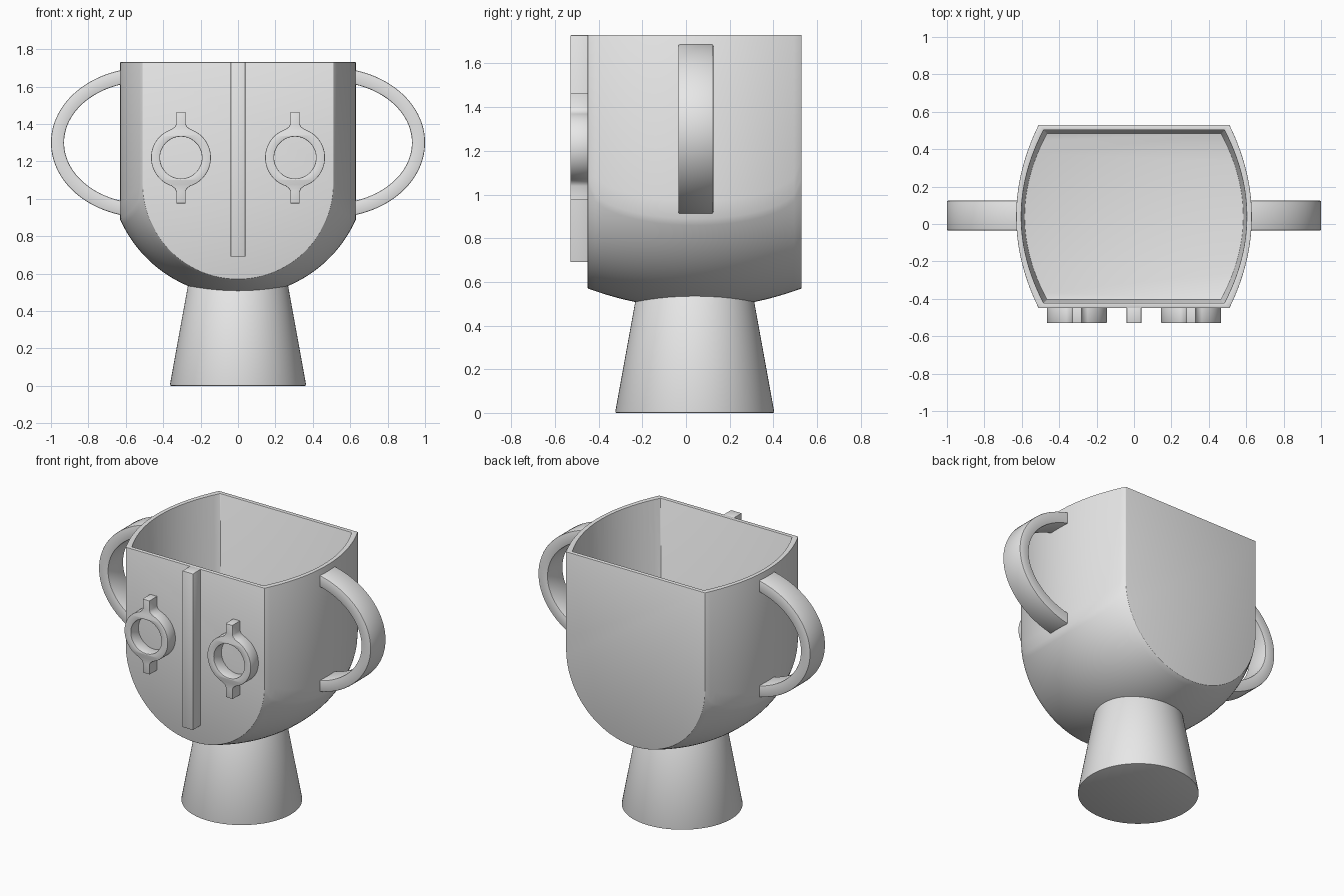
import bpy, bmesh, math
from math import sin, cos, asin, pi

cube = bpy.data.objects.get("Cube")
if cube:
    bpy.data.objects.remove(cube, do_unlink=True)

YC, FRONT, BACK, TOP = 0.04, -0.45, 0.53, 1.73   # body centre, faces and rim height
HALF = 0.49

clay = bpy.data.materials.new("plain grey")
clay.use_nodes = True
clay.diffuse_color = (0.8, 0.8, 0.8, 1)
clay.node_tree.nodes["Principled BSDF"].inputs["Base Color"].default_value = (0.8, 0.8, 0.8, 1)


def activate(ob):
    bpy.ops.object.select_all(action='DESELECT')
    ob.select_set(True)
    bpy.context.view_layer.objects.active = ob


def finish(bm, name):
    bmesh.ops.recalc_face_normals(bm, faces=bm.faces)
    me = bpy.data.meshes.new(name)
    bm.to_mesh(me)
    bm.free()
    me.materials.append(clay)
    ob = bpy.data.objects.new(name, me)
    bpy.context.collection.objects.link(ob)
    return ob


def modify(ob, kind, **settings):
    activate(ob)
    m = ob.modifiers.new(kind.lower(), kind)
    for k, v in settings.items():
        setattr(m, k, v)
    bpy.ops.object.modifier_apply(modifier=m.name)


def smooth(ob, angle=35):
    activate(ob)
    bpy.ops.object.shade_smooth_by_angle(angle=math.radians(angle))


def soften(ob, width):
    modify(ob, 'BEVEL', width=width, segments=2, limit_method='ANGLE',
           angle_limit=math.radians(45))
    smooth(ob)


def loft(rings, name):
    """Skin a row of closed rings and cap both ends."""
    bm = bmesh.new()
    rows = [[bm.verts.new(p) for p in r] for r in rings]
    n = len(rows[0])
    for a, b in zip(rows, rows[1:]):
        for i in range(n):
            j = (i + 1) % n
            bm.faces.new((a[i], a[j], b[j], b[i]))
    bm.faces.new(rows[0])
    bm.faces.new(rows[-1])
    return finish(bm, name)


# Bowl: U-shaped sections from front to back, widest and deepest in the middle
def section(t):
    s = t * t
    w, r, bottom = 0.63 - 0.12 * s, 0.69 - 0.18 * s, 0.48 + 0.09 * s
    zc, a0, y = bottom + r, asin(min(1, w / r)), YC + HALF * t
    arc = [(r * sin(a), y, zc - r * cos(a)) for a in (a0 * (i / 24 - 1) for i in range(49))]
    edge = arc[-1][2] + 0.08
    return [(-w, y, TOP), (-w, y, edge)] + arc + [(w, y, edge), (w, y, TOP)]


bowl = loft([section(i / 14 - 1) for i in range(29)], "bowl")


# Cavity with slightly tapering walls and a flat floor
def plan(offset, z):
    ts = [i / 12 - 1 for i in range(25)]
    right = [(0.63 - 0.12 * t * t - offset, YC + (HALF - offset) * t, z) for t in ts]
    return right + [(-x, y, z) for x, y, z in reversed(right)]


cavity = loft([plan(0.045, 0.92), plan(0.026, TOP + 0.05)], "cavity_cutter")
cavity.hide_render = True
modify(bowl, 'BOOLEAN', object=cavity, operation='DIFFERENCE', solver='EXACT')
bpy.data.objects.remove(cavity, do_unlink=True)
soften(bowl, 0.006)

# Foot: flared cone whose top ends inside the bowl
circle = [2 * pi * i / 96 for i in range(96)]
foot = loft([[(r * cos(a), YC + r * sin(a), z) for a in circle]
             for r, z in ((0.365, 0), (0.265, 0.55))], "foot")
soften(foot, 0.006)


# Handles: flat elliptical bands
def handle(side, name):
    rings = []
    n = 48
    for i in range(n + 1):
        ring = []
        for rx, rz, ys in ((0.5, 0.4, (-0.035, 0.125)), (0.43, 0.325, (0.125, -0.035))):
            a0 = math.acos((0.61 - 0.5) / rx)
            a = a0 * (2 * i / n - 1)
            ring += [(side * (0.5 + rx * cos(a)), y, 1.3 + rz * sin(a)) for y in ys]
        rings.append(ring)
    soften(loft(rings, name), 0.006)


handle(1, "left_handle")
handle(-1, "right_handle")

# Nose: long square bar down the front
bm = bmesh.new()
bmesh.ops.create_cube(bm, size=1)
for v in bm.verts:
    v.co.x *= 0.08
    v.co.y = -0.485 + v.co.y * 0.09
    v.co.z = 1.21 + v.co.z * 1.04
soften(finish(bm, "nose"), 0.005)


# Eyes: open rings with a tab above and below
def eye(x, name):
    b = 0.004
    a0 = math.radians(72)
    outer = [(0.156 * cos(a), 0.156 * sin(a)) for a in (a0 * (i / 24 - 1) for i in range(49))]
    outer += [(0.029, 0.163), (0.021, 0.18), (0.021, 0.241)]
    outer = [(0.021, -0.241), (0.021, -0.18), (0.029, -0.163)] + outer
    outer += [(-u, v) for u, v in reversed(outer)]
    inner = [(0.116 * cos(a), 0.116 * sin(a)) for a in circle[::2]]
    cu = bpy.data.curves.new(name, 'CURVE')
    cu.dimensions = '2D'
    cu.fill_mode = 'BOTH'
    cu.extrude = 0.041
    cu.bevel_depth = b
    cu.bevel_resolution = 1
    for pts in (outer, inner):
        sp = cu.splines.new('POLY')
        sp.points.add(len(pts) - 1)
        for p, (u, v) in zip(sp.points, pts):
            p.co = (u, v, 0, 1)
        sp.use_cyclic_u = True
    cu.materials.append(clay)
    ob = bpy.data.objects.new(name, cu)
    bpy.context.collection.objects.link(ob)
    ob.location = (x, -0.485, 1.22)
    ob.rotation_euler = (pi / 2, 0, 0)
    activate(ob)
    bpy.ops.object.convert(target='MESH')
    ob = bpy.context.view_layer.objects.active
    modify(ob, 'WELD', merge_threshold=0.0001)
    smooth(ob)


eye(0.305, "left_eye")
eye(-0.305, "right_eye")
